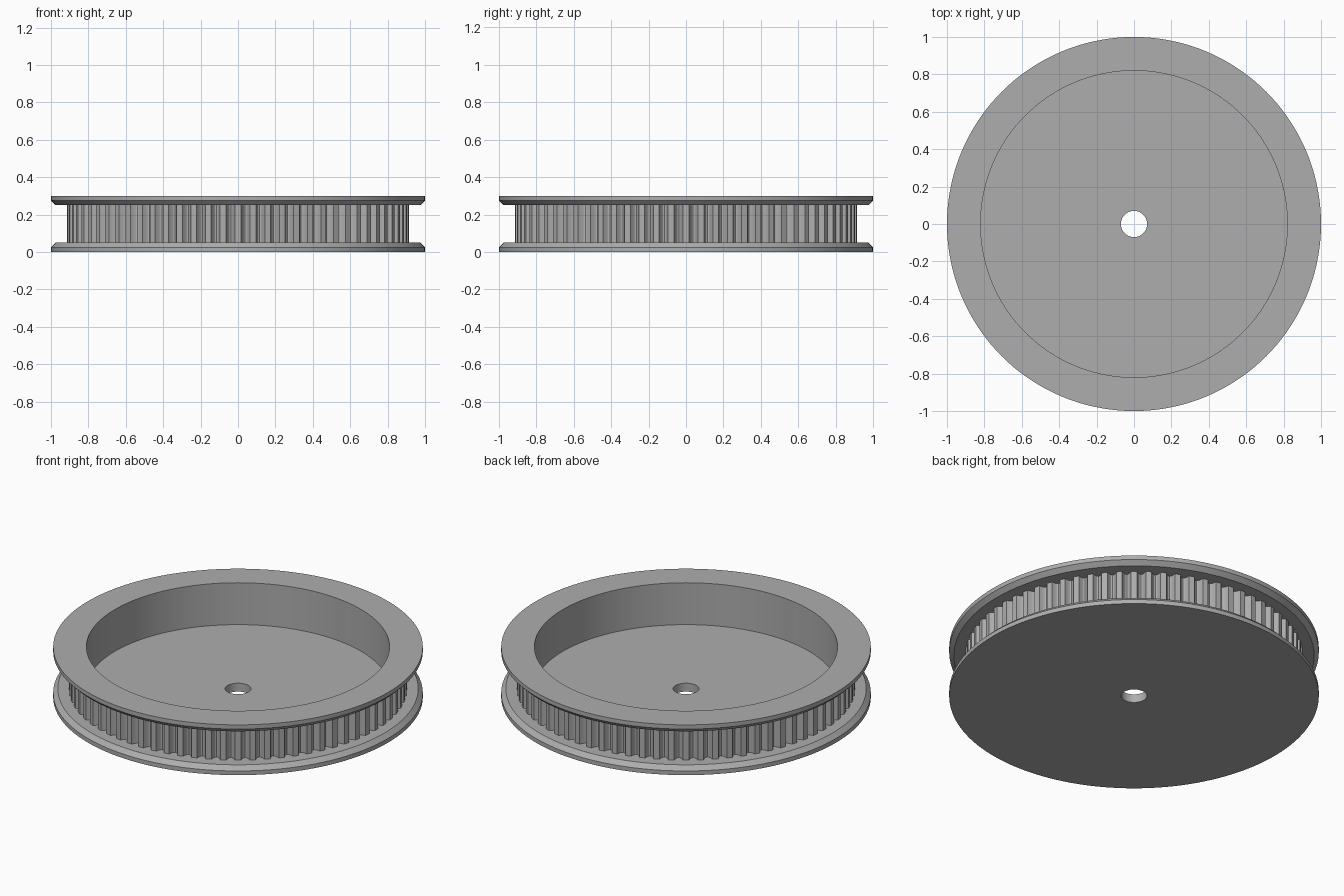
import bpy, bmesh
from math import sin, cos, pi, radians

cube = bpy.data.objects.get("Cube")
if cube:
    bpy.data.objects.remove(cube, do_unlink=True)

# Main dimensions
HEIGHT, RIM, BORE, RECESS = 0.3, 1.0, 0.07, 0.82
FLANGE, EDGE, CHAMFER = 0.05, 0.025, 0.975
TOOTH_R, GROOVE_DEPTH, TEETH = 0.915, 0.033, 72
SEGMENTS = 144

grey = bpy.data.materials.new("pulley grey")
grey.use_nodes = True
colour = (0.42, 0.42, 0.42, 1)
grey.diffuse_color = colour
grey.node_tree.nodes["Principled BSDF"].inputs["Base Color"].default_value = colour


def circle(radius):
    """Outline of a plain round section."""
    return [(radius * cos(2 * pi * i / SEGMENTS), radius * sin(2 * pi * i / SEGMENTS))
            for i in range(SEGMENTS)]


def toothed():
    """Outline with a rounded groove between flat-topped teeth."""
    pitch = 2 * pi / TEETH
    points = []
    for tooth in range(TEETH):
        start = tooth * pitch
        for step in range(7):
            t = step / 6
            radius = TOOTH_R - GROOVE_DEPTH * sin(pi * t) ** 0.7
            angle = start + pitch * (0.2 + 0.6 * t)
            points.append((radius * cos(angle), radius * sin(angle)))
    return points


def loft(name, rings):
    """Skin a closed loop of (outline, height) rings of equal point count."""
    bm = bmesh.new()
    loops = [[bm.verts.new((x, y, z)) for x, y in outline] for outline, z in rings]
    for a, b in zip(loops, loops[1:] + loops[:1]):
        for i in range(len(a)):
            j = (i + 1) % len(a)
            bm.faces.new((a[i], a[j], b[j], b[i]))
    bmesh.ops.recalc_face_normals(bm, faces=bm.faces)
    mesh = bpy.data.meshes.new(name)
    bm.to_mesh(mesh)
    bm.free()
    mesh.materials.append(grey)
    obj = bpy.data.objects.new(name, mesh)
    bpy.context.collection.objects.link(obj)
    bpy.ops.object.select_all(action='DESELECT')
    obj.select_set(True)
    bpy.context.view_layer.objects.active = obj
    bpy.ops.object.shade_smooth_by_angle(angle=radians(20))
    return obj


# Solid base disc with the bore and a chamfered outer edge
loft("base_flange", [(circle(BORE), 0), (circle(RIM), 0), (circle(RIM), EDGE),
                     (circle(CHAMFER), FLANGE), (circle(BORE), FLANGE)])

# Open top ring, chamfered on its underside
loft("top_flange", [(circle(RECESS), HEIGHT), (circle(RIM), HEIGHT),
                    (circle(RIM), HEIGHT - EDGE), (circle(CHAMFER), HEIGHT - FLANGE),
                    (circle(RECESS), HEIGHT - FLANGE)])

# Toothed wall between the flanges, with a smooth inside face
outer = toothed()
SEGMENTS = len(outer)
inner = circle(RECESS)
loft("toothed_ring", [(outer, FLANGE), (outer, HEIGHT - FLANGE),
                      (inner, HEIGHT - FLANGE), (inner, FLANGE)])
